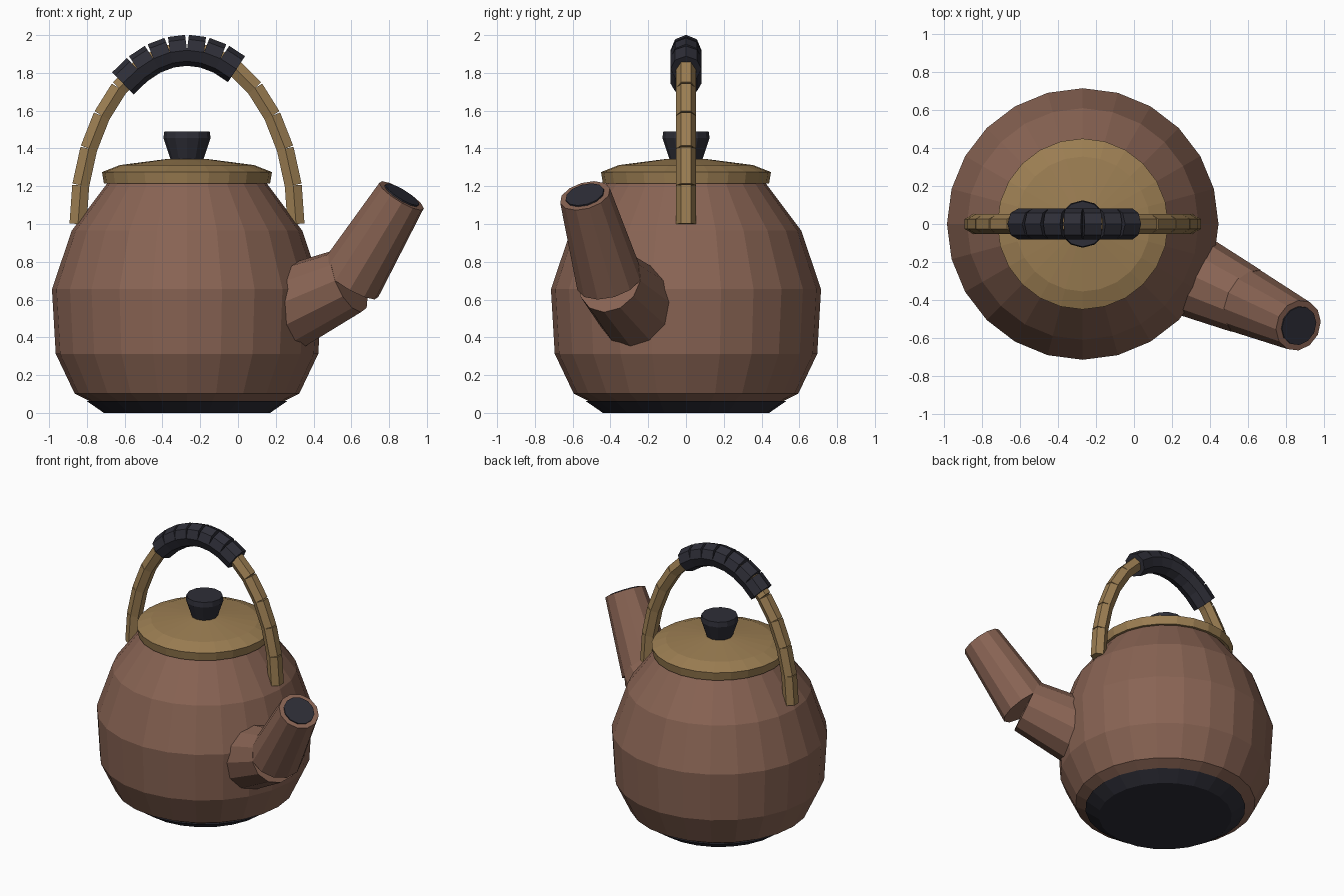
import bpy, bmesh
from math import sin, cos, pi, radians
from mathutils import Vector

cube = bpy.data.objects.get("Cube")
if cube:
    bpy.data.objects.remove(cube, do_unlink=True)


def material(name, rgb):
    mat = bpy.data.materials.new(name)
    mat.use_nodes = True
    mat.diffuse_color = (*rgb, 1)
    bsdf = next(n for n in mat.node_tree.nodes if n.type == 'BSDF_PRINCIPLED')
    bsdf.inputs["Base Color"].default_value = (*rgb, 1)
    bsdf.inputs["Roughness"].default_value = 0.8
    return mat


CLAY = material("clay brown", (0.25, 0.127, 0.088))
WOOD = material("tan wood", (0.33, 0.208, 0.085))
DARK = material("charcoal", (0.027, 0.027, 0.038))

CX = -0.27                      # centre of the pot
Y = Vector((0, 1, 0))
Z = Vector((0, 0, 1))


def add_rings(bm, rings, axis, side, sides):
    """Skin a capped stack of (centre, radius) rings lying across axis."""
    up = axis.normalized().cross(side)
    loops = []
    for centre, r in rings:
        loops.append([bm.verts.new(centre + r * (cos(a) * side + sin(a) * up))
                      for a in (2 * pi * i / sides for i in range(sides))])
    for lo, hi in zip(loops, loops[1:]):
        for i in range(sides):
            j = (i + 1) % sides
            bm.faces.new((lo[i], lo[j], hi[j], hi[i]))
    bm.faces.new(loops[0][::-1])
    bm.faces.new(loops[-1])


def finish(name, bm, mat):
    bmesh.ops.recalc_face_normals(bm, faces=bm.faces)
    mesh = bpy.data.meshes.new(name)
    bm.to_mesh(mesh)
    bm.free()
    mesh.materials.append(mat)
    obj = bpy.data.objects.new(name, mesh)
    bpy.context.collection.objects.link(obj)


def lathe(name, profile, sides, mat):
    bm = bmesh.new()
    add_rings(bm, [(Vector((CX, 0, z)), r) for r, z in profile], Z, Y, sides)
    finish(name, bm, mat)


# Pot, foot, lid and knob
lathe("foot", [(0.44, 0), (0.53, 0.062)], 24, DARK)
lathe("pot_body", [(0.51, 0.06), (0.595, 0.103), (0.695, 0.313), (0.715, 0.655),
                   (0.61, 0.965), (0.42, 1.218)], 24, CLAY)
lathe("lid", [(0.44, 1.215), (0.45, 1.275), (0.355, 1.312), (0.1, 1.345)], 24, WOOD)
lathe("lid_knob", [(0.085, 1.335), (0.125, 1.455), (0.12, 1.49)], 12, DARK)


# Arched handle made of short straight pieces
def arch_point(deg):
    t = radians(deg)
    return Vector((CX + 0.577 * cos(t), 0, 1 + 0.92 * sin(t)))


def arch(name, start, end, count, radius, sides, mat):
    bm = bmesh.new()
    step = (end - start) / count
    for i in range(count):
        a = arch_point(start + i * step)
        b = arch_point(start + (i + 1) * step)
        add_rings(bm, [(a, radius), (b, radius)], b - a, Y, sides)
    finish(name, bm, mat)


arch("handle", 0, 180, 14, 0.052, 6, WOOD)
arch("handle_grip", 63, 126, 7, 0.082, 8, DARK)

# Two-piece spout, swung towards the front left
OUT = Vector((cos(radians(-25.2)), sin(radians(-25.2)), 0))
SIDE = Z.cross(OUT)


def spout_point(r, z):
    return Vector((CX, 0, z)) + OUT * r


def spout_piece(name, p, q, r0, r1, mat):
    bm = bmesh.new()
    add_rings(bm, [(p, r0), (q, r1)], q - p, SIDE, 12)
    finish(name, bm, mat)


elbow = spout_point(0.95, 0.70)
tip = spout_point(1.255, 1.15)
spout_piece("spout_base", spout_point(0.58, 0.55), elbow, 0.228, 0.18, CLAY)
spout_piece("spout_neck", elbow, tip, 0.178, 0.137, CLAY)
lift = (tip - elbow).normalized() * 0.008
spout_piece("spout_opening", tip - lift * 0.1, tip + lift, 0.105, 0.105, DARK)
